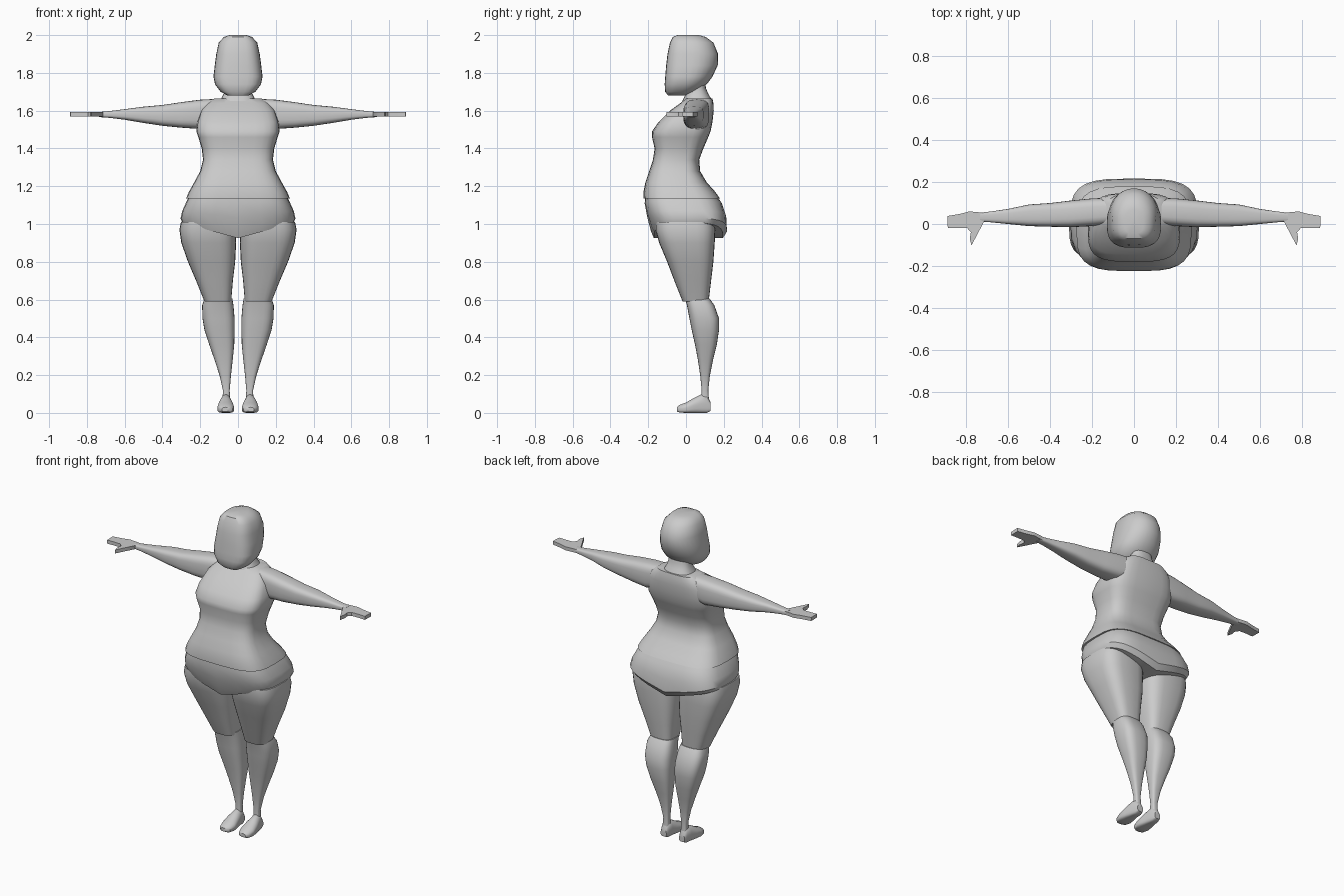
import bpy, bmesh
from math import cos, sin, pi, radians


def finish(name, bm, mirror):
    bmesh.ops.recalc_face_normals(bm, faces=bm.faces[:])
    me = bpy.data.meshes.new(name)
    bm.to_mesh(me)
    bm.free()
    ob = bpy.data.objects.new(name, me)
    bpy.context.collection.objects.link(ob)
    bpy.ops.object.select_all(action='DESELECT')
    ob.select_set(True)
    bpy.context.view_layer.objects.active = ob
    bpy.ops.object.shade_smooth_by_angle(angle=radians(38))
    if mirror:
        ob.modifiers.new("Mirror", 'MIRROR')
    return ob


def loft(name, rings, axis='z', front=3.5, back=3.5, mirror=False, n=28):
    """Skin rings (t, a0, a1, b0, b1[, dip]) of squared ovals along an axis.
    dip lowers the middle of a ring into a V."""
    bm = bmesh.new()
    place = {'z': lambda t, a, b: (a, b, t),
             'x': lambda t, a, b: (t, a, b),
             'y': lambda t, a, b: (a, t, b)}[axis]

    def spow(v, p):
        return (1 if v >= 0 else -1) * abs(v) ** (2 / p)

    loops, centres = [], []
    for t, a0, a1, b0, b1, *dip in rings:
        d = dip[0] if dip else 0
        ca, cb, ra, rb = (a0 + a1) / 2, (b0 + b1) / 2, (a1 - a0) / 2, (b1 - b0) / 2
        loop = []
        for i in range(n):
            u = 2 * pi * i / n
            p = front if sin(u) < 0 else back
            x, y = spow(cos(u), p), spow(sin(u), p)
            loop.append(bm.verts.new(place(t - d * (1 - abs(x)), ca + ra * x, cb + rb * y)))
        loops.append(loop)
        centres.append(place(t - d, ca, cb))
    for lo, hi in zip(loops, loops[1:]):
        for i in range(n):
            j = (i + 1) % n
            bm.faces.new((lo[i], lo[j], hi[j], hi[i]))
    for loop, c in ((loops[0], centres[0]), (loops[-1], centres[-1])):
        v = bm.verts.new(c)
        for i in range(n):
            bm.faces.new((loop[i], loop[(i + 1) % n], v))
    return finish(name, bm, mirror)


def sym(rows):
    """Rows (z, half width, y front, y back[, dip]) to centred rings."""
    return [(z, -w, w, *rest) for z, w, *rest in rows]


# Head: flat face, round back
loft("head", sym([
    (2.0, .045, -.045, .07), (1.99, .075, -.07, .105), (1.96, .102, -.085, .145),
    (1.90, .115, -.098, .17), (1.84, .123, -.105, .168), (1.78, .13, -.11, .14),
    (1.74, .122, -.113, .11), (1.70, .092, -.11, .06), (1.68, .055, -.095, .0)]),
    front=3.2, back=2.1)

# Neck
loft("neck", sym([
    (1.80, .07, .0, .10), (1.72, .068, .01, .105), (1.69, .075, .0, .118),
    (1.65, .097, -.02, .14)]), front=2.6, back=2.4)

# Torso, ending in a slight lip over the hips
loft("torso", sym([
    (1.665, .125, .0, .14), (1.64, .165, -.03, .145), (1.60, .195, -.085, .147),
    (1.54, .215, -.145, .14), (1.49, .22, -.18, .13), (1.46, .21, -.18, .118),
    (1.40, .192, -.166, .092), (1.34, .185, -.175, .07), (1.28, .2, -.195, .075),
    (1.22, .232, -.215, .11), (1.17, .26, -.225, .155), (1.135, .275, -.225, .18)]))

# Hips with V-shaped lower edge
loft("hips", sym([
    (1.18, .24, -.21, .14), (1.12, .272, -.219, .19, .01), (1.07, .295, -.205, .213, .035),
    (1.03, .304, -.185, .217, .07), (1.005, .295, -.17, .195, .08)]))

# Legs
loft("thigh", [
    (1.01, .01, .302, -.162, .15), (.97, .01, .31, -.162, .155), (.90, .01, .30, -.142, .152),
    (.80, .015, .265, -.1, .145), (.70, .027, .222, -.062, .133), (.59, .036, .178, -.018, .12)],
    front=3.2, back=3.2, mirror=True)
loft("shin", [
    (.605, .03, .178, -.005, .125), (.57, .024, .19, .005, .15), (.50, .018, .188, .018, .175),
    (.44, .018, .178, .03, .175), (.36, .02, .152, .048, .163), (.28, .028, .124, .063, .143),
    (.20, .037, .098, .075, .127), (.12, .044, .08, .083, .118), (.06, .042, .082, .08, .122)],
    front=3, back=3, mirror=True)
loft("foot", [
    (-.048, .05, .085, .008, .03), (-.035, .03, .1, .002, .042), (.0, .02, .109, 0, .055),
    (.04, .025, .105, 0, .078), (.08, .034, .095, 0, .097), (.11, .036, .09, .0, .095),
    (.131, .044, .083, .01, .055)], axis='y', front=4, back=2, mirror=True)

# Arms
loft("arm", [
    (.10, .0, .125, 1.53, 1.663), (.2, -.01, .122, 1.503, 1.658), (.3, -.015, .112, 1.51, 1.645),
    (.4, -.013, .1, 1.52, 1.63), (.5, -.01, .093, 1.535, 1.621), (.6, .0, .072, 1.552, 1.608),
    (.68, .008, .06, 1.562, 1.598), (.735, .012, .054, 1.566, 1.593)],
    axis='x', front=3.2, back=3.2, mirror=True)

# Hand: thin outline with a thumb
outline = [(.715, .012), (.745, -.045), (.775, -.102), (.783, -.07), (.778, -.04), (.795, -.02),
           (.84, -.018), (.888, -.02), (.89, .038), (.83, .048), (.785, .06), (.72, .054)]
bm = bmesh.new()
face = bm.faces.new([bm.verts.new((x, y, 1.57)) for x, y in outline])
top = bmesh.ops.extrude_face_region(bm, geom=[face])["geom"]
bmesh.ops.translate(bm, vec=(0, 0, .022),
                    verts=[g for g in top if isinstance(g, bmesh.types.BMVert)])
finish("hand", bm, True)
